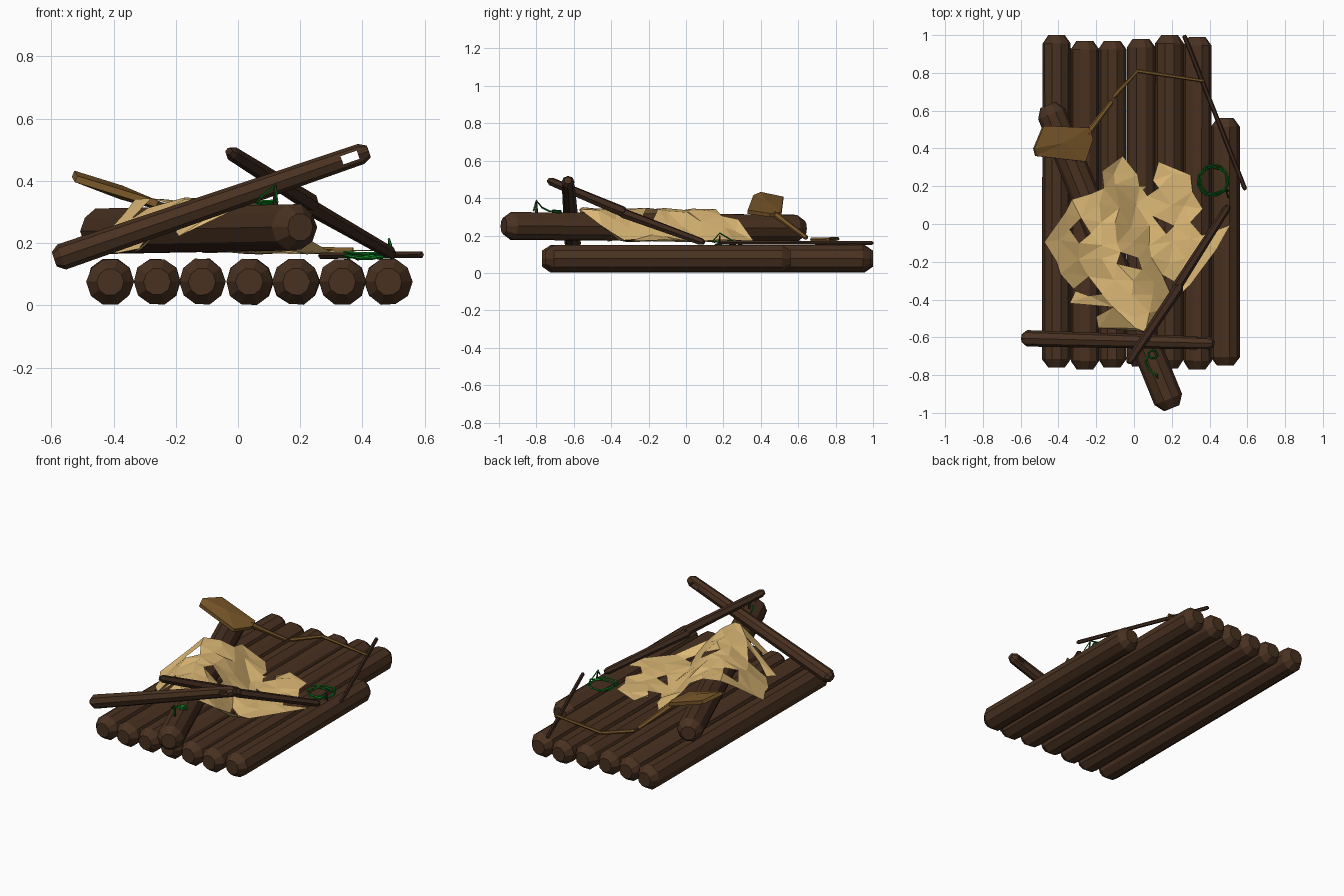
import bpy, bmesh, math, random
from mathutils import Vector, geometry

if "Cube" in bpy.data.objects:
    bpy.data.objects.remove(bpy.data.objects["Cube"])

random.seed(4)


def material(name, rgb):
    m = bpy.data.materials.new(name)
    m.diffuse_color = (*rgb, 1)
    m.use_nodes = True
    m.node_tree.nodes["Principled BSDF"].inputs["Base Color"].default_value = m.diffuse_color
    return m


LOG = material("dark bark", (0.066, 0.031, 0.015))
POLE = material("dark pole wood", (0.047, 0.022, 0.012))
PADDLE = material("paddle wood", (0.19, 0.095, 0.022))
CLOTH = material("sail cloth", (0.72, 0.48, 0.18))
ROPE = material("green vine", (0.004, 0.2, 0.015))


def finish(bm, name, mat, fix=True):
    if fix:
        bmesh.ops.recalc_face_normals(bm, faces=bm.faces)
    me = bpy.data.meshes.new(name)
    bm.to_mesh(me)
    bm.free()
    me.materials.append(mat)
    ob = bpy.data.objects.new(name, me)
    bpy.context.collection.objects.link(ob)
    return ob


def loft(name, pts, radii, sides, mat, closed=False, jitter=0.0, phase=0.0):
    """Flat-sided tube through pts with one radius per point."""
    bm = bmesh.new()
    pts = [Vector(p) for p in pts]
    n = len(pts)
    rings = []
    for i, p in enumerate(pts):
        a = pts[(i - 1) % n] if closed else pts[max(i - 1, 0)]
        b = pts[(i + 1) % n] if closed else pts[min(i + 1, n - 1)]
        t = (b - a).normalized()
        u = t.cross(Vector((0, 0, 1) if abs(t.z) < 0.9 else (1, 0, 0))).normalized()
        v = u.cross(t)
        ring = []
        for k in range(sides):
            ang = phase + 2 * math.pi * k / sides
            r = radii[i] * (1 + random.uniform(-jitter, jitter))
            ring.append(bm.verts.new(p + u * r * math.cos(ang) + v * r * math.sin(ang)))
        rings.append(ring)
    for i in range(n if closed else n - 1):
        r0, r1 = rings[i], rings[(i + 1) % n]
        for k in range(sides):
            bm.faces.new((r0[k], r0[(k + 1) % sides], r1[(k + 1) % sides], r1[k]))
    if not closed:
        bm.faces.new(rings[0])
        bm.faces.new(rings[-1])
    return finish(bm, name, mat)


def timber(name, a, b, r0, r1, bevel, sides, mat, jitter=0.03):
    """Straight log with chamfered ends."""
    a, b = Vector(a), Vector(b)
    d = (b - a).normalized() * bevel
    return loft(name, [a, a + d, b - d, b], [r0 * .58, r0, r1, r1 * .58], sides, mat, jitter=jitter)


# raft deck logs
logs = [(-.41, -.76, 1.0), (-.26, -.77, .97), (-.115, -.76, .97), (.037, -.755, .98),
        (.187, -.765, 1.0), (.335, -.77, .99), (.483, -.75, .56)]
for i, (x, y0, y1) in enumerate(logs):
    timber(f"deck_log_{i + 1}", (x, y0, .076), (x, y1, .076), .076, .076, .045, 10, LOG)

# loose log lying across the deck
timber("loose_log", (.20, -.975, .252), (-.455, .63, .238), .077, .075, .05, 10, LOG)

# leaning mast with a slot near its top
mast = timber("mast", (-.59, -.605, .148), (.42, -.632, .495), .043, .034, .025, 8, LOG, .02)
bm = bmesh.new()
bmesh.ops.create_cube(bm, size=1)
cutter = finish(bm, "slot_cutter", LOG)
cutter.scale = (.055, .2, .028)
cutter.location = (.36, -.63, .475)
cutter.rotation_euler = (0, -.33, 0)
cutter.hide_render = True
cutter.hide_viewport = True
mod = mast.modifiers.new("slot", 'BOOLEAN')
mod.operation = 'DIFFERENCE'
mod.object = cutter
mod.solver = 'EXACT'

# broken yard: two halves meeting at a splintered joint
timber("yard_upper", (-.03, -.735, .495), (.245, -.325, .322), .023, .029, .02, 6, POLE)
timber("yard_lower", (.215, -.35, .325), (.5, .095, .162), .027, .02, .02, 6, POLE)

# thin stick hanging over the side
timber("thin_stick", (.265, 1.0, .16), (.59, .18, .163), .012, .012, .01, 6, POLE)

# paddle blade
bm = bmesh.new()
blade = [(-.53, .40, .425), (-.48, .52, .40), (-.24, .51, .318), (-.22, .45, .31),
         (-.26, .33, .328), (-.52, .36, .408)]
top = [bm.verts.new(Vector(p) + Vector((.004, 0, .008))) for p in blade]
bot = [bm.verts.new(Vector(p) - Vector((.004, 0, .012))) for p in blade]
for ring, dz in ((top, .012), (bot, -.012)):
    mid = bm.verts.new(sum((v.co for v in ring), Vector()) / 6 + Vector((0, 0, dz)))
    for k in range(6):
        bm.faces.new((ring[k], ring[(k + 1) % 6], mid))
for k in range(6):
    bm.faces.new((top[k], top[(k + 1) % 6], bot[(k + 1) % 6], bot[k]))
finish(bm, "paddle_blade", PADDLE)

# snapped paddle shaft
loft("paddle_shaft_near", [(-.25, .475, .315), (-.2, .54, .265), (-.12, .645, .187)],
     [.02, .015, .013], 6, PADDLE)
loft("paddle_shaft_far", [(-.11, .672, .178), (.02, .81, .182), (.37, .757, .178)],
     [.012, .011, .009], 6, PADDLE)

# torn sail draped over the loose log
outline = [(-.06, .36), (.02, .26), (.03, .2), (.09, .2), (.13, .33), (.30, .26), (.31, .17),
           (.365, .08), (.30, .01), (.36, -.06), (.51, -.005), (.44, -.13), (.30, -.32),
           (.16, -.45), (.06, -.57), (-.19, -.55), (-.2, -.49), (-.11, -.44), (-.34, -.42),
           (-.31, -.355), (-.39, -.265), (-.41, -.2), (-.475, -.095), (-.365, .06),
           (-.33, .13), (-.23, .16), (-.16, .19), (-.17, .28)]
holes = [[(.05, .18), (.10, .23), (.13, .19), (.07, .15)],
         [(-.34, -.03), (-.28, .03), (-.23, -.05), (-.29, -.1)],
         [(-.07, -.15), (.02, -.18), (.04, -.24), (-.09, -.21)],
         [(-.32, -.345), (-.24, -.28), (-.17, -.37), (-.24, -.38)],
         [(.10, .04), (.21, -.01), (.17, -.05)],
         [(.15, -.27), (.22, -.31), (.19, -.36)]]


def inside(p, poly):
    hit = False
    for (x0, y0), (x1, y1) in zip(poly, poly[1:] + poly[:1]):
        if (y0 > p[1]) != (y1 > p[1]) and p[0] < (x1 - x0) * (p[1] - y0) / (y1 - y0) + x0:
            hit = not hit
    return hit


def drape(x, y):
    d = abs((x - .19) * .926 + (y + .97) * .378)
    t = min(max((d - .09) / .15, 0), 1)
    crest = .337 - .012 * (y + .6)
    return crest + (.163 - crest) * t + random.uniform(0, .016)


verts, edges = [], []
for loop in [outline] + holes:
    s, n = len(verts), len(loop)
    verts += [Vector(p) for p in loop]
    edges += [(s + k, s + (k + 1) % n) for k in range(n)]
fixed = list(verts)
for i in range(-5, 6):
    for j in range(-6, 5):
        p = Vector((i * .095 + random.uniform(-.02, .02), j * .095 + random.uniform(-.02, .02)))
        if inside(p, outline) and not any(inside(p, h) for h in holes) \
                and min((p - q).length for q in fixed) > .05:
            verts.append(p)
vs, _, fs, *_ = geometry.delaunay_2d_cdt(verts, edges, [], 0, 1e-5)
bm = bmesh.new()
bv = [bm.verts.new((v.x, v.y, drape(v.x, v.y))) for v in vs]
for f in fs:
    c = sum((vs[k] for k in f), Vector((0, 0))) / len(f)
    if inside(c, outline) and not any(inside(c, h) for h in holes):
        bm.faces.new([bv[k] for k in f])
bmesh.ops.delete(bm, geom=[v for v in bm.verts if not v.link_faces], context='VERTS')
finish(bm, "torn_sail", CLOTH, fix=False)

# coiled vine on the deck
for c in range(2):
    path = []
    for k in range(18):
        a = 2 * math.pi * k / 18
        w = .9 + .1 * c + random.uniform(-.06, .06)
        path.append((.42 + .08 * w * math.cos(a), .23 + .08 * w * math.sin(a),
                     .153 + .012 * c + random.uniform(-.006, .006)))
    loft(f"deck_vine_coil_{c + 1}", path, [.005] * 18, 4, ROPE, closed=True)
loft("deck_vine_end", [(.49, .27, .16), (.485, .18, .213), (.50, .14, .165)], [.004] * 3, 4, ROPE)

# vine and peg on the loose log
path = [(.1 + .025 * math.cos(k * .9), -.69 + .022 * math.sin(k * .9), .322 + .001 * k) for k in range(14)]
loft("log_vine_coil", path, [.005] * 14, 4, ROPE)
loft("log_vine_tail", [(.08, -.69, .328), (.06, -.73, .33), (.075, -.77, .35), (.12, -.8, .387),
                       (.125, -.815, .33)], [.005] * 5, 4, ROPE)
loft("log_peg", [(.12, -.8, .30), (.12, -.8, .385)], [.01, .005], 5, POLE)
loft("deck_peg", [(.5, .175, .13), (.488, .18, .2)], [.007, .004], 5, POLE)
